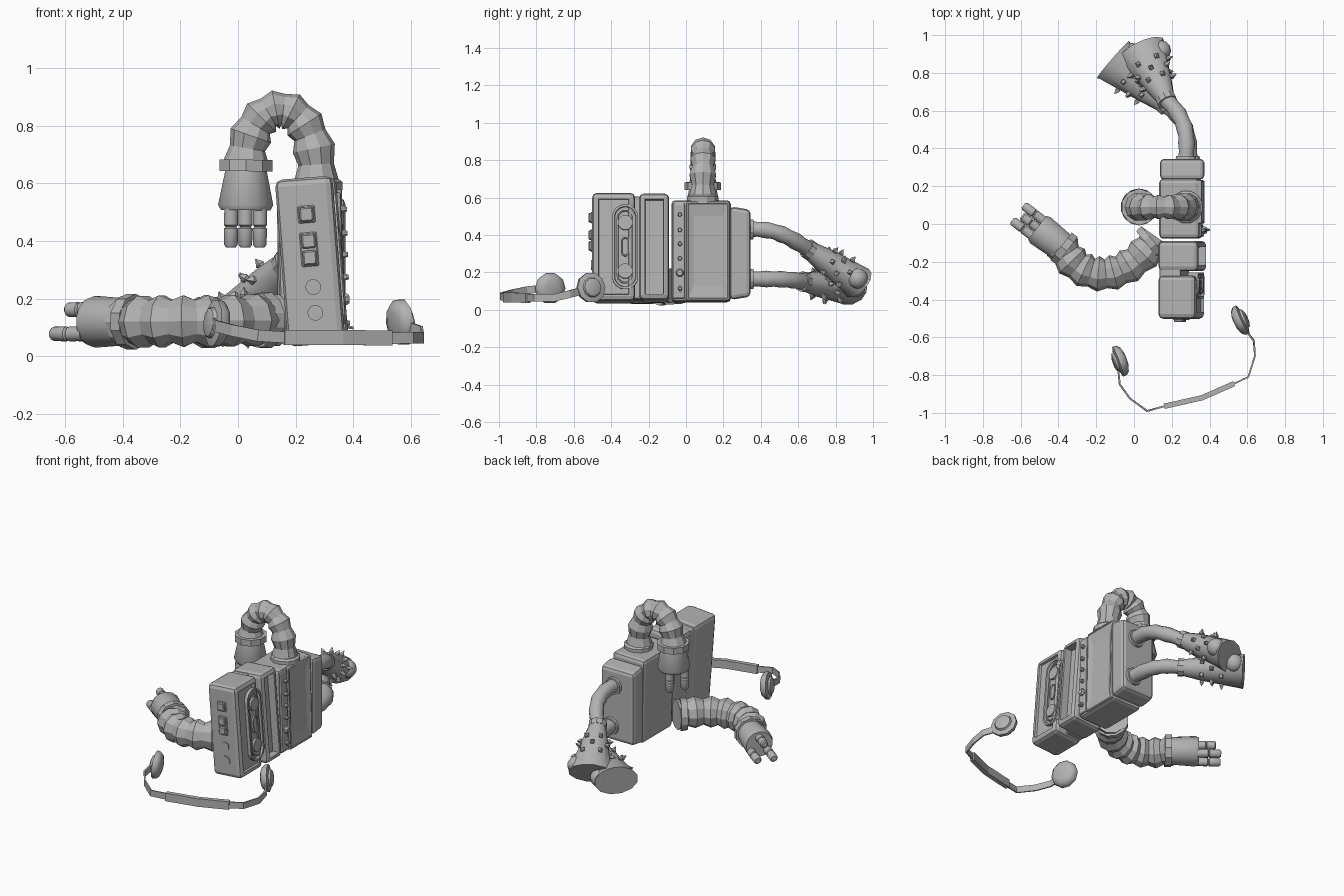
import bpy, bmesh, math
from math import radians, pi, cos, sin
from mathutils import Vector, Matrix
from mathutils.geometry import interpolate_bezier

if "Cube" in bpy.data.objects:
    bpy.data.objects.remove(bpy.data.objects["Cube"])

grey = bpy.data.materials.new("plain grey")
grey.use_nodes = True
grey.diffuse_color = (0.45, 0.45, 0.45, 1)
grey.node_tree.nodes["Principled BSDF"].inputs["Base Color"].default_value = (0.45, 0.45, 0.45, 1)

X, Y, Z = Vector((1, 0, 0)), Vector((0, 1, 0)), Vector((0, 0, 1))


def finish(bm, name, matrix=None, smooth=None):
    bmesh.ops.recalc_face_normals(bm, faces=bm.faces)
    mesh = bpy.data.meshes.new(name)
    bm.to_mesh(mesh)
    bm.free()
    mesh.materials.append(grey)
    obj = bpy.data.objects.new(name, mesh)
    bpy.context.collection.objects.link(obj)
    if matrix:
        obj.matrix_world = matrix
    if smooth:
        bpy.ops.object.select_all(action='DESELECT')
        obj.select_set(True)
        bpy.context.view_layer.objects.active = obj
        bpy.ops.object.shade_smooth_by_angle(angle=radians(smooth))
    return obj


def loft(bm, pts, radii, sides, ref=Z, stretch=None):
    """Rings along a path; stretch widens each ring along ref."""
    pts = [Vector(p) for p in pts]
    rings = []
    for i, p in enumerate(pts):
        t = (pts[min(i + 1, len(pts) - 1)] - pts[max(i - 1, 0)]).normalized()
        u = (ref - t * ref.dot(t)).normalized()
        v = t.cross(u)
        s = stretch[i] if stretch else 1
        rings.append([bm.verts.new(p + radii[i] * (u * s * cos(a) + v * sin(a)))
                      for a in ((k + .5) * 2 * pi / sides for k in range(sides))])
    for a, b in zip(rings, rings[1:]):
        for k in range(sides):
            j = (k + 1) % sides
            bm.faces.new((a[k], a[j], b[j], b[k]))
    bm.faces.new(rings[0])
    bm.faces.new(rings[-1])


def tube(name, pts, radii, sides=10, ref=Z, stretch=None, smooth=None, matrix=None):
    bm = bmesh.new()
    loft(bm, pts, radii, sides, ref, stretch)
    return finish(bm, name, matrix, smooth)


def panel_face(bm):
    return max(bm.faces, key=lambda f: f.normal.x * f.calc_area())


def box(name, lo, hi, matrix=None, bevel=.015, inset=0, depth=0, poke=0, steps=2):
    """Bevelled box with an optional sunken panel on its +x side."""
    bm = bmesh.new()
    lo, hi = Vector(lo), Vector(hi)
    bmesh.ops.create_cube(bm, size=1, matrix=Matrix.Translation((lo + hi) / 2) @ Matrix.Diagonal((*(hi - lo), 1)))
    if bevel:
        bmesh.ops.bevel(bm, geom=bm.edges[:], offset=bevel, segments=steps, affect='EDGES', profile=.5)
    bm.normal_update()
    if inset:
        f = panel_face(bm)
        bmesh.ops.inset_region(bm, faces=[f], thickness=inset)
        bmesh.ops.inset_region(bm, faces=[f], thickness=.004, depth=depth)
        if poke:
            bmesh.ops.poke(bm, faces=[f], offset=poke)
    return finish(bm, name, matrix)


def stadium(name, x0, x1, y, z, half_y, half_z, matrix, inset, depth):
    """Upright pill-shaped plate facing +x."""
    bm = bmesh.new()
    loft(bm, [(x0, y, z), (x1, y, z)], [half_y] * 2, 20)
    for v in bm.verts:
        v.co.z += math.copysign(half_z - half_y, v.co.z - z)
    bmesh.ops.recalc_face_normals(bm, faces=bm.faces)
    f = panel_face(bm)
    bmesh.ops.inset_region(bm, faces=[f], thickness=inset)
    bmesh.ops.inset_region(bm, faces=[f], thickness=.003, depth=depth)
    return finish(bm, name, matrix)


# Head: a tape player in two tilted halves
head = Matrix.Translation((.25, 0, .33)) @ Matrix.Rotation(radians(-4.5), 4, 'Y')
box("head_front_half", (-.1, -.502, -.29), (.1, -.272, .29), head, .025, .012, -.014)
box("head_rear_half", (-.1, -.25, -.285), (.112, -.09, .285), head, .024, .01, -.045)
box("head_back_plate", (-.095, -.3, -.275), (.02, -.2, .275), head, .01)
stadium("tape_window_rim", .05, .106, -.325, 0, .07, .228, head, .012, -.016)
stadium("tape_window_panel", .06, .1, -.325, 0, .046, .198, head, .006, -.005)
stadium("tape_label", .06, .106, -.325, 0, .024, .052, head, .006, -.005)
for s in (-1, 1):
    tube("tape_reel", [(.07, -.325, s * .13), (.108, -.325, s * .13)], [.043, .04], 16, matrix=head)

# Head control buttons
for z0, z1 in ((.133, .193), (-.018, .1)):
    box("button_frame", (-.03, -.508, z0), (.03, -.49, z1), head, .004, steps=1)
for z in (.163, .07, .012):
    box("square_button", (-.024, -.52, z - .025), (.024, -.49, z + .025), head, .005, steps=1)
for z in (-.09, -.18):
    tube("round_button", [(.004, -.49, z), (.004, -.508, z)], [.027, .027], 16, matrix=head)

# Torso with a dished screen and a column of knobs
torso = Matrix.Translation((.255, 0, .312)) @ Matrix.Rotation(radians(-1.5), 4, 'Y')
box("torso", (-.115, -.078, -.27), (.1, .24, .272), torso, .022)
box("torso_screen", (.06, .002, -.265), (.112, .232, .265), torso, .008, .003, -.003, -.035)
box("torso_side_strip", (.08, -.068, -.255), (.108, -.005, .255), torso, .008)
for i, z in enumerate((.195, .112, .038, -.04, -.117, -.2)):
    r = .022 if i == 4 else .012
    tube("torso_knob", [(.1, -.033, z), (.118, -.033, z), (.128, -.033, z)], [r, r, r * .7], 8, matrix=torso)
tube("torso_aerial_stub", [(.1, -.03, -.21), (.14, -.03, -.217)], [.006, .006], 6, matrix=torso)

# Pelvis narrowing toward the legs
bm = bmesh.new()
bmesh.ops.create_cube(bm, size=1, matrix=Matrix.Translation((.255, .29, .303)) @ Matrix.Diagonal((.235, .11, .5, 1)))
for v in bm.verts:
    if v.co.y > .3:
        v.co.z = .303 + (v.co.z - .303) * .93
bmesh.ops.bevel(bm, geom=bm.edges[:], offset=.022, segments=2, affect='EDGES', profile=.5)
finish(bm, "pelvis")


def bellows(name, curve, count, big, small, ref, waist=0):
    """Accordion arm that can thin out toward its middle."""
    n = count * 2 + 1
    pts = interpolate_bezier(*[Vector(p) for p in curve], n)
    radii = [(small if i % 2 else big) * (1 - waist * sin(pi * i / (n - 1))) for i in range(n)]
    tube(name, pts, radii, 10, ref)


def hand(side, start, axis, across, length, r0, r1, thumb_length):
    """Cuff, flared palm and three jointed fingers."""
    start, axis, across = Vector(start), Vector(axis).normalized(), Vector(across).normalized()
    third = axis.cross(across)
    tube(side + "_cuff", [start - axis * .02, start + axis * .02], [.097, .097], 10, across)
    tube(side + "_palm", [start, start + axis * length * .88, start + axis * length],
         [r0, r1, r1 * .9], 14, across, smooth=40)
    for a, b, size in ((-.05, .042, 1), (.05, .042, 1), (0, -.042, thumb_length)):
        p = start + axis * (length - .01) + across * a + third * b
        tube(side + "_finger", [p + axis * d * size for d in (0, .062, .068, .074, .13, .14)],
             [.025, .026, .019, .026, .025, .017], 10, across, smooth=40)


# Arm arching over the top of the torso
bellows("upper_arm", [(.272, .09, .6), (.285, .09, .93), (.035, .09, .93), (.028, .09, .67)], 7, .08, .064, Y, .16)
tube("upper_arm_collar", [(.277, .09, .575), (.277, .09, .605), (.277, .09, .615)], [.088, .088, .075], 12, Y)
hand("upper", (.028, .09, .662), (-.01, 0, -1), X, .155, .07, .098, 1)

# Arm lying on the ground
bellows("lower_arm", [(.12, -.07, .125), (-.03, -.31, .125), (-.28, -.33, .12), (-.38, -.12, .12)], 7, .094, .076, Z)
tube("lower_arm_collar", [(.1, -.085, .125), (.07, -.11, .125)], [.1, .095], 12)
hand("lower", (-.37, -.13, .12), (-.79, .61, 0), (.61, .79, 0), .18, .08, .09, .8)


def leg(side, curve, sole, toe):
    """Jointed leg, flared trouser with studs, and a shoe."""
    pts = interpolate_bezier(*[Vector(p) for p in curve], 9)
    tube(side + "_leg", pts, [.041 if i % 2 else .046 for i in range(9)], 12, smooth=35)
    hip = Vector(curve[0])
    tube(side + "_hip_collar", [hip, hip + Y * .03], [.058, .054], 12)
    knee, sole, toe = pts[-1], Vector(sole), Vector(toe).normalized()
    axis = (sole - knee).normalized()
    toe = (toe - axis * toe.dot(axis)).normalized()
    tube(side + "_knee_cuff", [knee - axis * .02, knee + axis * .015], [.054, .054], 10, toe)
    tube(side + "_trouser", [knee, knee.lerp(sole, .3), knee.lerp(sole, .97), sole],
         [.048, .068, .09, .092], 12, toe, [1, 1.1, 1.42, 1.45], smooth=32)
    # Rounded shoe toe
    bm = bmesh.new()
    bmesh.ops.create_uvsphere(bm, u_segments=12, v_segments=8, radius=.055,
                              matrix=Matrix.Translation(sole + toe * .09 - axis * .052))
    finish(bm, side + "_shoe_toe", smooth=40)
    # Pointed studs
    bm = bmesh.new()
    w = axis.cross(toe)
    for row, f in enumerate((.34, .5, .66)):
        for k in range(6):
            a = (k + row * .5) * 2 * pi / 6
            r = .068 + (f - .3) * .033
            out = toe * cos(a) + w * sin(a)
            p = knee.lerp(sole, f) + r * (toe * (1.1 + (f - .3) * .48) * cos(a) + w * sin(a))
            loft(bm, [p - out * .012, p + out * .006, p + out * .032], [.008, .017, .001], 4, axis)
    finish(bm, side + "_trouser_studs")


leg("upper", [(.275, .33, .43), (.285, .48, .44), (.28, .55, .39), (.17, .66, .32)], (.04, .92, .145), (.9, .43, -.05))
leg("lower", [(.295, .33, .165), (.295, .48, .165), (.27, .56, .165), (.165, .63, .15)], (-.11, .87, .118), (.63, .78, 0))

# Headset band, resting on the ground
band = [(.59, -.56, .1), (.635, -.62, .085), (.64, -.7, .065), (.605, -.81, .065), (.53, -.845, .063),
        (.36, -.92, .066), (.16, -.965, .066), (.07, -.99, .072), (-.02, -.925, .09), (-.075, -.85, .105), (-.085, -.76, .115)]


def strip(name, pts, thick, high):
    bm = bmesh.new()
    loft(bm, pts, [thick * .707] * len(pts), 4, Z, [high / thick] * len(pts))
    finish(bm, name)


strip("headset_band", band, .009, .04)
strip("headset_bridge", band[4:7], .028, .052)

# Ear pads: smooth dome inside, stepped cap outside
for name, c, inward, r in (("left_ear_pad", (.565, -.51, .118), (-.88, -.42, -.12), .082),
                           ("right_ear_pad", (-.075, -.725, .115), (.92, .34, -.1), .084)):
    c, inward = Vector(c), Vector(inward).normalized()
    tube(name, [c + inward * d for d in (.034, .026, .01, -.012, -.018, -.03, -.036)],
         [r * s for s in (.5, .8, .98, 1, .66, .6, .4)], 10, smooth=40)
